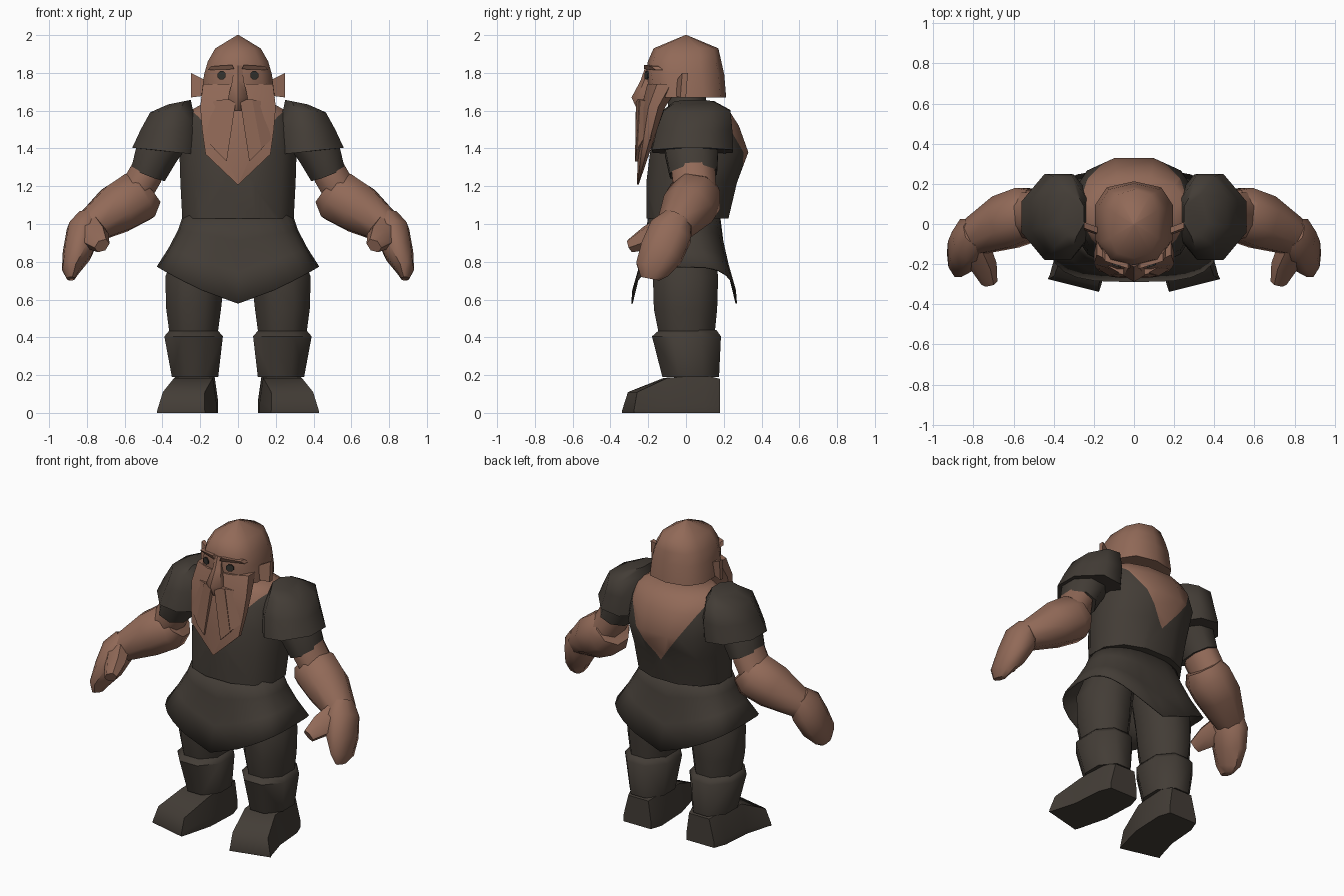
import bpy, bmesh
from math import sin, cos, pi, copysign
from mathutils import Vector

cube = bpy.data.objects.get("Cube")
if cube:
    bpy.data.objects.remove(cube, do_unlink=True)


def material(name, rgb):
    m = bpy.data.materials.new(name)
    m.use_nodes = True
    m.diffuse_color = (*rgb, 1)
    node = next(n for n in m.node_tree.nodes if n.type == 'BSDF_PRINCIPLED')
    node.inputs["Base Color"].default_value = (*rgb, 1)
    node.inputs["Roughness"].default_value = 0.9
    return m


SKIN = material("skin brown", (0.285, 0.143, 0.097))
CLOTH = material("dark cloth", (0.056, 0.046, 0.037))
EYE = material("eye grey", (0.035, 0.033, 0.028))


def finish(name, bm, mats, mirror=False, angle=55):
    """Turn a bmesh into a shaded object, optionally doubled across x."""
    bmesh.ops.recalc_face_normals(bm, faces=bm.faces)
    me = bpy.data.meshes.new(name)
    bm.to_mesh(me)
    bm.free()
    for m in mats:
        me.materials.append(m)
    ob = bpy.data.objects.new(name, me)
    bpy.context.collection.objects.link(ob)
    bpy.ops.object.select_all(action='DESELECT')
    ob.select_set(True)
    bpy.context.view_layer.objects.active = ob
    bpy.ops.object.shade_smooth_by_angle(angle=angle * pi / 180)
    if mirror:
        ob.modifiers.new("mirror", 'MIRROR').use_mirror_merge = False
    return ob


def loft_mesh(rings, caps=True):
    """Skin a list of equal-length point rings."""
    bm = bmesh.new()
    rows = [[bm.verts.new(p) for p in r] for r in rings]
    n = len(rows[0])
    for a, b in zip(rows, rows[1:]):
        for i in range(n):
            j = (i + 1) % n
            bm.faces.new((a[i], a[j], b[j], b[i]))
    if caps:
        bm.faces.new(rows[0])
        bm.faces.new(rows[-1])
    return bm


def boxy(v, p):
    """Push a unit coordinate outwards for squarer rings."""
    return copysign(abs(v) ** p, v)


def circle(n):
    """Flat-sided polygon whose flats touch the unit square."""
    k = 1 / cos(pi / n)
    return [(k * cos(2 * pi * (i + .5) / n), k * sin(2 * pi * (i + .5) / n))
            for i in range(n)]


def level(z, x0, x1, y0, y1, n=8, tilt=0, p=1):
    """Horizontal ring filling the given x and y range."""
    cx, cy, rx, ry = (x0 + x1) / 2, (y0 + y1) / 2, (x1 - x0) / 2, (y1 - y0) / 2
    return [(cx + boxy(c, p) * rx, cy + boxy(s, p) * ry, z + tilt * c * rx)
            for c, s in circle(n)]


def tube(name, stations, mat, n=8):
    """Limb through (centre, in-plane radius, depth radius) stations."""
    pts = [Vector(s[0]) for s in stations]
    rings = []
    for i, (_, a, b) in enumerate(stations):
        d = (pts[min(i + 1, len(pts) - 1)] - pts[max(i - 1, 0)]).normalized()
        u = Vector((0, 1, 0)).cross(d).normalized()
        v = d.cross(u)
        rings.append([pts[i] + u * c * a + v * s * b for c, s in circle(n)])
    return finish(name, loft_mesh(rings), [mat], True)


def prism(name, outline, mat, thick):
    """Plate from (x, y, z) points, thickened towards the back."""
    back = [(x, y + thick, z) for x, y, z in outline]
    return finish(name, loft_mesh([outline, back]), [mat], True, 25)


# Torso with a bare V, deeper at the back than on the chest
bm = loft_mesh([level(z, -w, w, f, b, 12, 0, .9) for z, w, f, b in (
    (1.03, .295, -.21, .225), (1.22, .305, -.21, .27),
    (1.38, .31, -.19, .33), (1.52, .30, -.15, .28), (1.59, .27, -.11, .235),
    (1.63, .20, -.08, .16))])
TIP, SLOPE, LEAN = 1.255, .72, .2
for side in (1, -1):
    bmesh.ops.bisect_plane(bm, geom=bm.verts[:] + bm.edges[:] + bm.faces[:],
                           plane_co=(0, 0, TIP), plane_no=(side, -LEAN, -SLOPE))
for f in bm.faces:
    c = f.calc_center_median()
    f.material_index = int(abs(c.x) < SLOPE * (c.z - TIP) + LEAN * c.y)
finish("torso", bm, [CLOTH, SKIN])

# Flared boxy tunic skirt, hem dipping at front and back
rings = []
for t in (0, .3, .65, 1):
    ring = []
    flare = t ** 1.35
    for i in range(24):
        a = 2 * pi * i / 24
        p = .9 - .3 * t
        c, s = boxy(cos(a), p), boxy(sin(a), p)
        hem = .58 + .195 * abs(boxy(cos(a), .6)) ** 1.25
        ring.append((c * (.29 + .14 * flare), s * (.19 + .09 * flare) - .01,
                     1.05 + (hem - 1.05) * t))
    rings.append(ring)
skirt = finish("tunic_skirt", loft_mesh(rings, False), [CLOTH])
solid = skirt.modifiers.new("thickness", 'SOLIDIFY')
solid.thickness = .008

# Neck
finish("neck", loft_mesh([level(1.56, -.12, .12, -.1, .12),
                          level(1.71, -.11, .11, -.09, .1)]), [CLOTH])

# Bald head
finish("head", loft_mesh([level(z, -w, w, f, b, 10, 0, .75) for z, w, f, b in (
    (1.67, .195, -.19, .205), (1.79, .18, -.205, .195), (1.86, .16, -.195, .18),
    (1.93, .12, -.165, .165), (2.0, .004, -.004, .004))]), [SKIN])

# Beard wedge hanging off the face
finish("beard", loft_mesh([level(z, -w, w, f, b) for z, w, f, b in (
    (1.74, .185, -.205, -.03), (1.62, .20, -.235, -.11), (1.50, .19, -.245, -.15),
    (1.37, .172, -.255, -.195), (1.21, .004, -.26, -.25))]), [SKIN])

# Moustache strands, outer and inner
prism("outer_moustache", [(.07, -.245, 1.66), (.13, -.21, 1.65),
                          (.18, -.225, 1.45), (.12, -.26, 1.395)], SKIN, .04)
prism("inner_moustache", [(.01, -.265, 1.66), (.075, -.247, 1.66),
                          (.125, -.261, 1.395), (.06, -.27, 1.33)], SKIN, .03)

# Nose widening towards its tip
finish("nose", loft_mesh([level(z, -w, w, f, -.17, 6) for z, w, f in (
    (1.84, .022, -.21), (1.76, .03, -.235), (1.67, .052, -.28),
    (1.60, .03, -.25))]), [SKIN])

# Brows, eyes and ears
prism("brows", [(.02, -.222, 1.82), (.03, -.222, 1.842),
                (.145, -.185, 1.835), (.16, -.16, 1.815)], SKIN, .04)
prism("eyes", [(.087 + .022 * c, -.212 + .35 * .022 * c, 1.787 + .022 * s)
               for c, s in circle(8)], EYE, .009)
prism("ears", [(.17, -.06, 1.68), (.25, -.03, 1.67),
               (.25, -.02, 1.80), (.17, -.05, 1.76)], SKIN, .03)

# Shoulder pads
finish("shoulder_pads", loft_mesh([
    level(1.385, .20, .56, -.18, .25, 8, .1, 1.15),
    level(1.50, .20, .515, -.155, .245, 8, 0, 1.1),
    level(1.60, .24, .465, -.12, .235, 8, -.08),
    level(1.645, .25, .37, -.06, .15, 8, -.2)]), [CLOTH], True)

# Arms: sleeve, elbow, forearm, hand, thumb
tube("sleeves", [((.34, .03, 1.52), .12, .14), ((.43, .03, 1.38), .115, .14),
                 ((.475, .04, 1.265), .095, .125)], CLOTH)
tube("elbows", [((.46, .04, 1.34), .08, .10), ((.49, .04, 1.26), .09, .115),
                ((.56, .05, 1.14), .09, .11)], SKIN)
tube("forearms", [((.49, .06, 1.185), .105, .11), ((.53, .05, 1.145), .137, .135),
                  ((.64, .01, 1.08), .13, .135),
                  ((.79, -.06, .98), .085, .095)], SKIN)
tube("hands", [((.785, -.04, 1.03), .065, .075), ((.815, -.08, .96), .09, .115),
               ((.85, -.13, .85), .075, .115), ((.885, -.18, .76), .045, .09),
               ((.885, -.19, .71), .02, .05)], SKIN)
tube("thumbs", [((.80, -.10, .98), .075, .06), ((.75, -.21, .925), .065, .05),
                ((.72, -.295, .885), .038, .03)], SKIN, 6)

# Legs: thigh, shin guard, boot
finish("thighs", loft_mesh([level(.98, .01, .28, -.15, .14),
                            level(.72, .07, .385, -.175, .17),
                            level(.55, .09, .38, -.17, .165),
                            level(.40, .11, .36, -.14, .15)]), [CLOTH], True)
finish("shin_guards", loft_mesh([level(.44, .11, .36, -.14, .16),
                                 level(.405, .08, .39, -.18, .185),
                                 level(.19, .105, .35, -.125, .175)]), [CLOTH], True)

boot = []
for y, x0, x1, top, slant in ((.18, .13, .33, .18, 0), (.10, .105, .36, .20, 0),
                              (-.12, .115, .375, .185, .1),
                              (-.31, .165, .42, .11, .22),
                              (-.338, .175, .43, .015, .25)):
    inset = .2 * top
    boot.append([(x, y + slant * (x - x0), z) for x, z in (
        (x0, 0), (x1, 0), (x1, top * .2), (x1 - inset, top),
        (x0 + inset * .5, top), (x0, top * .3))])
finish("boots", loft_mesh(boot), [CLOTH], True)
